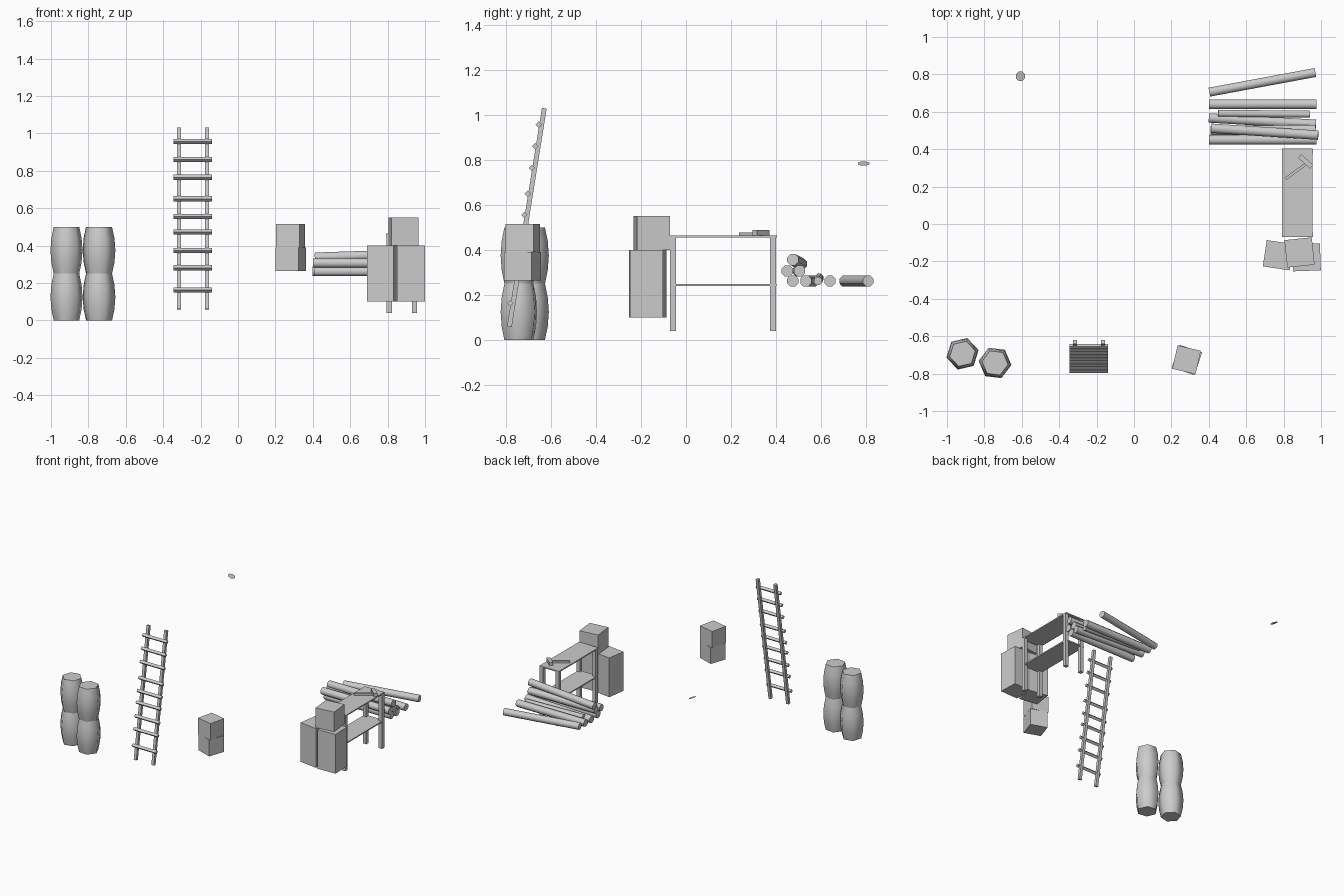
import bpy, bmesh
from math import radians, sin, cos, pi
from mathutils import Vector, Matrix

if "Cube" in bpy.data.objects:
    bpy.data.objects.remove(bpy.data.objects["Cube"])


def finish(name, bm, smooth=None):
    bmesh.ops.recalc_face_normals(bm, faces=bm.faces)
    me = bpy.data.meshes.new(name)
    bm.to_mesh(me)
    bm.free()
    if smooth:
        for p in me.polygons:
            p.use_smooth = True
        me.set_sharp_from_angle(angle=radians(smooth))
    ob = bpy.data.objects.new(name, me)
    bpy.context.collection.objects.link(ob)
    return ob


def box(name, centre, size, turn=0):
    bm = bmesh.new()
    bmesh.ops.create_cube(bm, size=1)
    m = (Matrix.Translation(centre) @ Matrix.Rotation(radians(turn), 4, 'Z')
         @ Matrix.Diagonal((*size, 1)))
    bm.transform(m)
    return finish(name, bm)


def rod(name, a, b, r, sides, spin=0, smooth=None):
    # closed prism running from point a to point b
    a, b = Vector(a), Vector(b)
    bm = bmesh.new()
    bmesh.ops.create_cone(bm, cap_ends=True, segments=sides, radius1=r,
                          radius2=r, depth=(b - a).length)
    bm.transform(Matrix.Translation((a + b) / 2)
                 @ (b - a).to_track_quat('Z', 'Y').to_matrix().to_4x4()
                 @ Matrix.Rotation(radians(spin), 4, 'Z'))
    return finish(name, bm, smooth)


def barrel(name, x, y, z, turn):
    # six-sided lathe with bulging middle
    bm = bmesh.new()
    profile = [(0, .07), (.06, .083), (.125, .088), (.19, .083), (.25, .07)]
    rings = [[bm.verts.new((x + r * cos(radians(turn) + i * pi / 3),
                            y + r * sin(radians(turn) + i * pi / 3), z + h))
              for i in range(6)] for h, r in profile]
    for lo, hi in zip(rings, rings[1:]):
        for i in range(6):
            j = (i + 1) % 6
            bm.faces.new((lo[i], lo[j], hi[j], hi[i]))
    bm.faces.new(rings[0])
    bm.faces.new(rings[-1])
    return finish(name, bm, 65)


# two stacks of barrels
for z in (0, .25):
    barrel("barrel_left", -.917, -.694, z, 13)
    barrel("barrel_right", -.743, -.743, z, 53)

# leaning ladder
foot, head = Vector((0, -.785, .06)), Vector((0, -.63, 1.03))
for x in (-.315, -.166):
    off = Vector((x, 0, 0))
    rod("ladder_rail", foot + off, head + off, .015, 4, 45)
for z in (.163, .281, .374, .473, .556, .65, .765, .861, .957):
    p = foot.lerp(head, (z - foot.z) / (head.z - foot.z))
    rod("ladder_rung", (-.345, p.y - .013, z), (-.14, p.y - .013, z), .014, 4)

# small crate stack
box("small_crate_lower", (.283, -.727, .3275), (.128, .128, .125), -19)
box("small_crate_upper", (.281, -.726, .4525), (.128, .128, .125), -13)

# workbench with shelf
box("bench_top", (.873, .167, .459), (.165, .475, .009))
box("bench_shelf", (.873, .167, .245), (.16, .47, .009))
for x in (.809, .943):
    for y in (-.057, .387):
        box("bench_leg", (x, y, .248), (.028, .027, .416))

# crates at the end of the bench
for z in (.175, .325):
    box("crate_left", (.771, -.167, z), (.145, .142, .15), -8.5)
    box("crate_right", (.922, -.178, z), (.149, .145, .15), 2)
box("crate_top", (.885, -.152, .475), (.147, .147, .15), 6)

# hammer lying on the bench
box("hammer_handle", (.87, .285, .471), (.145, .015, .015), 36)
box("hammer_head", (.918, .334, .477), (.085, .026, .024), -42)

# log pile: far left end, right end, radius
logs = [
    ((.40, .45, .307), (.975, .45, .307), .027),
    ((.41, .50, .307), (.97, .505, .307), .027),
    ((.412, .512, .338), (.985, .475, .357), .027),
    ((.41, .475, .262), (.97, .475, .262), .027),
    ((.40, .567, .262), (.973, .533, .262), .027),
    ((.45, .592, .276), (.94, .587, .262), .020),
    ((.40, .64, .262), (.975, .64, .262), .027),
    ((.403, .705, .262), (.97, .81, .262), .026),
]
for a, b, r in logs:
    rod("log", a, b, r, 8, 22.5, 50)

# thin floating disc, tilted towards the right
bm = bmesh.new()
bmesh.ops.create_circle(bm, cap_ends=True, segments=8, radius=.027)
bm.transform(Matrix.Translation((-.607, .79, .784))
             @ Matrix.Rotation(radians(22), 4, 'Y')
             @ Matrix.Rotation(radians(22.5), 4, 'Z'))
finish("small_disc", bm)
